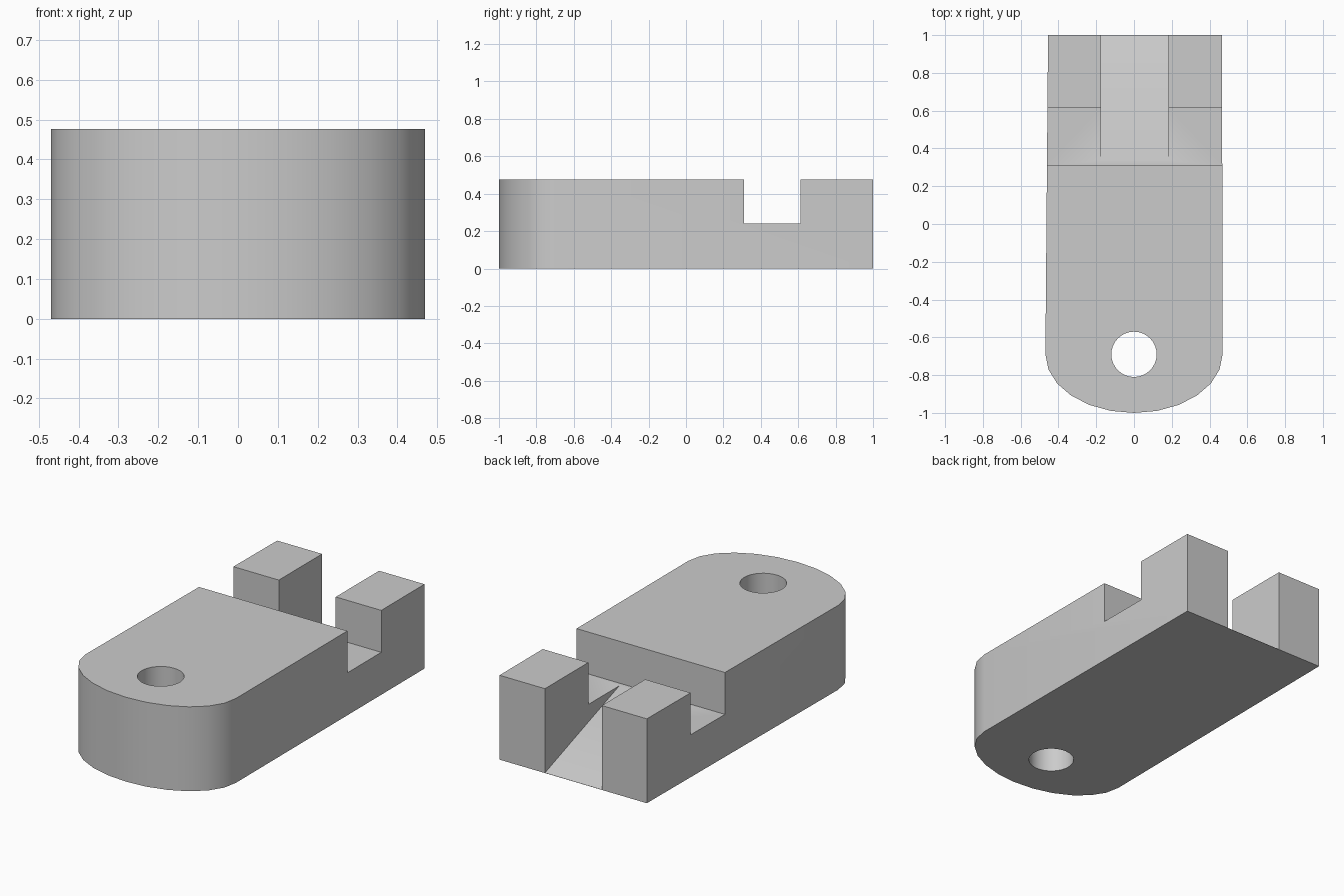
import bpy, bmesh
from math import sin, cos, pi
from mathutils import Vector

cube = bpy.data.objects.get("Cube")
if cube:
    bpy.data.objects.remove(cube, do_unlink=True)

HEIGHT = 0.477
FLOOR = 0.24
HOLE_Y = -0.69

grey = bpy.data.materials.new("plain grey")
grey.use_nodes = True
colour = (0.6, 0.6, 0.6, 1)
grey.diffuse_color = colour
grey.node_tree.nodes["Principled BSDF"].inputs["Base Color"].default_value = colour


def prism(name, points, sweep):
    """Extrude a closed outline of 3D points along a vector."""
    bm = bmesh.new()
    face = bm.faces.new([bm.verts.new(p) for p in points])
    grown = bmesh.ops.extrude_face_region(bm, geom=[face])["geom"]
    verts = [v for v in grown if isinstance(v, bmesh.types.BMVert)]
    bmesh.ops.translate(bm, verts=verts, vec=Vector(sweep))
    bmesh.ops.recalc_face_normals(bm, faces=bm.faces)
    mesh = bpy.data.meshes.new(name)
    bm.to_mesh(mesh)
    bm.free()
    mesh.materials.append(grey)
    obj = bpy.data.objects.new(name, mesh)
    bpy.context.collection.objects.link(obj)
    return obj


# Long block with a rounded front end
steps = 12
arc = [(-0.469 * cos(pi * i / steps), HOLE_Y - 0.31 * sin(pi * i / steps), 0)
       for i in range(steps + 1)]
body = prism("body", arc + [(0.466, 1, 0), (-0.455, 1, 0)], (0, 0, HEIGHT))

# Round bolt hole, cross notch and sloping rear slot
sides = 32
circle = [(0.12 * cos(2 * pi * i / sides), HOLE_Y + 0.12 * sin(2 * pi * i / sides), -0.1)
          for i in range(sides)]
notch = [(-0.6, y, z) for y, z in ((0.31, FLOOR), (0.613, FLOOR), (0.613, 0.6), (0.31, 0.6))]
slot = [(-0.174, y, z) for y, z in ((0.335, FLOOR), (1, 0.001), (1.1, 0.001),
                                    (1.1, 0.6), (0.335, 0.6))]
cutters = [prism("hole_cutter", circle, (0, 0, 0.8)),
           prism("notch_cutter", notch, (1.2, 0, 0)),
           prism("slot_cutter", slot, (0.356, 0, 0))]

bpy.ops.object.select_all(action="DESELECT")
body.select_set(True)
bpy.context.view_layer.objects.active = body
for cutter in cutters:
    cutter.hide_render = True
    mod = body.modifiers.new(cutter.name, "BOOLEAN")
    mod.operation = "DIFFERENCE"
    mod.solver = "EXACT"
    mod.object = cutter
    bpy.ops.object.modifier_apply(modifier=mod.name)
    bpy.data.objects.remove(cutter, do_unlink=True)

bpy.ops.object.shade_smooth_by_angle()
